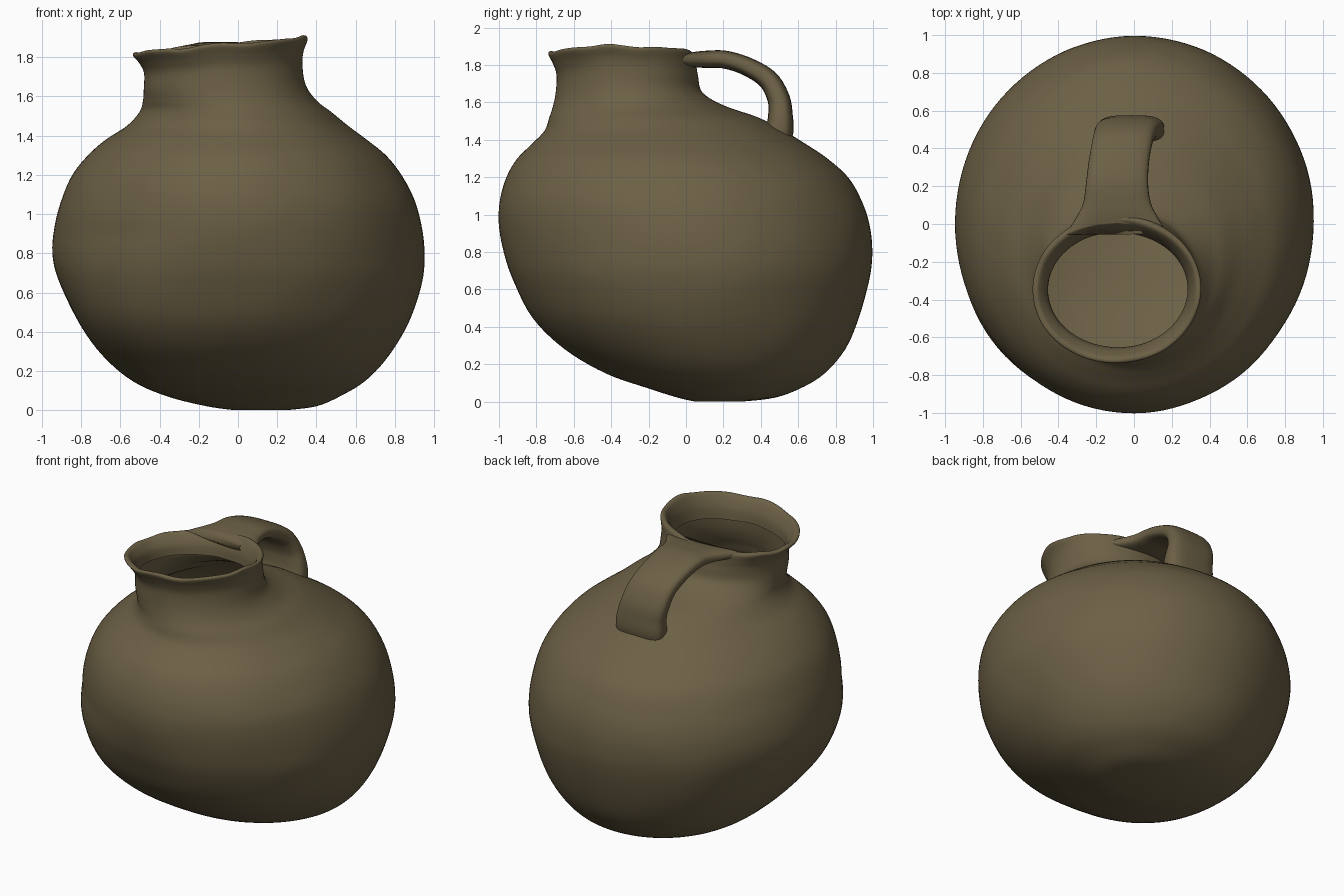
import bpy, bmesh, math
from mathutils import Vector, noise

if "Cube" in bpy.data.objects:
    bpy.data.objects.remove(bpy.data.objects["Cube"])

clay = bpy.data.materials.new("olive brown clay")
clay.diffuse_color = (0.150, 0.117, 0.060, 1)
clay.use_nodes = True
clay.node_tree.nodes["Principled BSDF"].inputs["Base Color"].default_value = clay.diffuse_color


def spline(rows, steps):
    """Catmull-Rom interpolation through rows of numbers."""
    out = []
    for i in range(len(rows) - 1):
        p = [rows[max(0, min(len(rows) - 1, i + k))] for k in (-1, 0, 1, 2)]
        for s in range(steps):
            t = s / steps
            out.append([0.5 * (2 * b + (c - a) * t + (2 * a - 5 * b + 4 * c - d) * t * t
                               + (3 * b - a - 3 * c + d) * t ** 3)
                        for a, b, c, d in zip(*p)])
    out.append(list(rows[-1]))
    return out


def loft(name, rings, cap_start=False, cap_end=False):
    """Skin a list of closed point rings into a smooth object."""
    bm = bmesh.new()
    loops = [[bm.verts.new(p) for p in ring] for ring in rings]
    n = len(loops[0])
    for a, b in zip(loops, loops[1:]):
        for i in range(n):
            j = (i + 1) % n
            bm.faces.new((a[i], a[j], b[j], b[i]))
    if cap_start:
        bm.faces.new(loops[0][::-1])
    if cap_end:
        bm.faces.new(loops[-1])
    for f in bm.faces:
        f.smooth = True
    mesh = bpy.data.meshes.new(name)
    bm.to_mesh(mesh)
    bm.free()
    mesh.materials.append(clay)
    obj = bpy.data.objects.new(name, mesh)
    bpy.context.collection.objects.link(obj)
    return obj


# Lopsided jug body: z, left x, right x, front y, back y (ends inside the neck)
BODY = [
    (0.00, -0.02, 0.25, 0.05, 0.30),
    (0.02, -0.16, 0.40, -0.04, 0.47),
    (0.07, -0.36, 0.52, -0.20, 0.61),
    (0.15, -0.54, 0.65, -0.43, 0.74),
    (0.28, -0.69, 0.77, -0.65, 0.85),
    (0.45, -0.815, 0.875, -0.82, 0.925),
    (0.65, -0.91, 0.94, -0.925, 0.98),
    (0.80, -0.945, 0.95, -0.975, 0.995),
    (0.95, -0.935, 0.935, -1.0, 0.98),
    (1.08, -0.90, 0.90, -0.995, 0.935),
    (1.20, -0.845, 0.835, -0.96, 0.865),
    (1.30, -0.765, 0.755, -0.90, 0.755),
    (1.38, -0.675, 0.655, -0.82, 0.635),
    (1.45, -0.57, 0.56, -0.755, 0.52),
    (1.52, -0.505, 0.475, -0.73, 0.385),
    (1.58, -0.485, 0.395, -0.71, 0.21),
    (1.65, -0.48, 0.345, -0.695, 0.09),
    (1.74, -0.48, 0.33, -0.69, 0.065),
    (1.80, -0.505, 0.335, -0.71, 0.055),
    (1.85, -0.54, 0.355, -0.735, 0.045),
    (1.865, -0.525, 0.34, -0.72, 0.025),
    (1.85, -0.50, 0.32, -0.695, 0.0),
    (1.79, -0.465, 0.295, -0.66, -0.035),
    (1.72, -0.455, 0.285, -0.65, -0.045),
]
SIDES = 112
rings = []
for z, xl, xr, yf, yb in spline(BODY, 5):
    ring = []
    for i in range(SIDES):
        a = 2 * math.pi * i / SIDES
        c, s = math.cos(a), math.sin(a)
        # fuller lower belly at the front left
        f = 1.0
        if c < 0 and s < 0 and z < 0.9:
            f += 0.085 * (2 * c * s) ** 2 * math.sin(math.pi * (max(z, 0) / 0.9) ** 0.8) ** 1.3
        x = (xl + xr) / 2 + (xr - xl) / 2 * c * f
        y = (yf + yb) / 2 + (yb - yf) / 2 * s * f
        # rim tilts up to the right, with a hand-made wobble
        k = max(0.0, min(1.0, (z - 1.55) / 0.3))
        h = z + k * (0.09 * (x + 0.09) + 0.014 * noise.noise(Vector((x * 6, y * 6, 3))))
        w = 0.006 * noise.noise(Vector((x * 2.6, y * 2.6, z * 3.2))) * min(1, z / 0.3)
        ring.append((x + c * w, y + s * w, max(0.0, h)))
    rings.append(ring)
loft("jug_body", rings, cap_start=True)

# Strap handle path: centre x, y, z, half width, half thickness
HANDLE = [
    (-0.09, 0.005, 1.825, 0.27, 0.036),
    (-0.09, 0.05, 1.828, 0.22, 0.042),
    (-0.09, 0.11, 1.83, 0.18, 0.046),
    (-0.09, 0.21, 1.828, 0.165, 0.048),
    (-0.08, 0.33, 1.79, 0.16, 0.05),
    (-0.06, 0.44, 1.72, 0.16, 0.055),
    (-0.04, 0.495, 1.62, 0.165, 0.06),
    (-0.02, 0.505, 1.53, 0.17, 0.066),
    (-0.015, 0.50, 1.45, 0.175, 0.075),
    (-0.01, 0.48, 1.37, 0.17, 0.07),
]
path = spline(HANDLE, 5)
rings = []
for i, (x, y, z, hw, ht) in enumerate(path):
    p, q = path[max(0, i - 1)], path[min(len(path) - 1, i + 1)]
    t = Vector((0, q[1] - p[1], q[2] - p[2])).normalized()
    up = Vector((0, -t.z, t.y))
    ring = []
    for j in range(32):
        a = 2 * math.pi * j / 32
        c, s = math.cos(a), math.sin(a)
        u = math.copysign(abs(c) ** 0.6, c) * hw
        v = math.copysign(abs(s) ** 0.7, s) * ht
        # the sides of the first rings bend forward around the rim
        bend = -0.9 * u * u * max(0.0, 1 - i / 10)
        ring.append(Vector((x + u, y + bend, z)) + up * v)
    rings.append(ring[::-1])
handle = loft("strap_handle", rings, cap_start=True, cap_end=True)

# Make the handle normals point outward
bm = bmesh.new()
bm.from_mesh(handle.data)
bmesh.ops.recalc_face_normals(bm, faces=bm.faces)
bm.to_mesh(handle.data)
bm.free()
